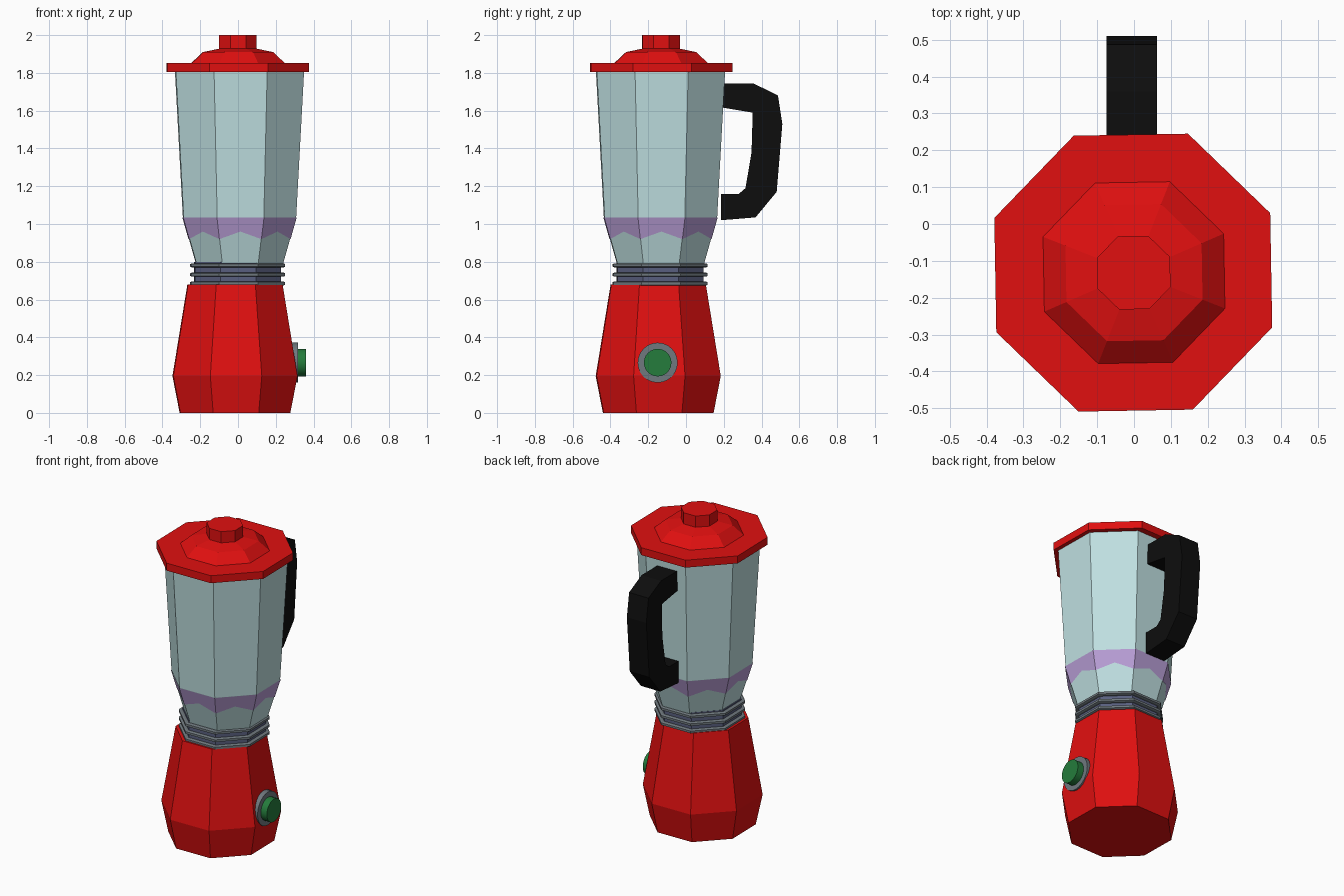
import bpy, math

if "Cube" in bpy.data.objects:
    bpy.data.objects.remove(bpy.data.objects["Cube"])


def material(name, r, g, b):
    m = bpy.data.materials.new(name)
    m.diffuse_color = (r, g, b, 1)
    m.use_nodes = True
    m.node_tree.nodes["Principled BSDF"].inputs["Base Color"].default_value = m.diffuse_color
    return m


RED = material("red plastic", 0.75, 0.005, 0.005)
GLASS = material("pale glass", 0.52, 0.74, 0.75)
PURPLE = material("purple liquid", 0.48, 0.34, 0.67)
BLACK = material("black plastic", 0.004, 0.004, 0.004)
GREEN = material("green button", 0.018, 0.2, 0.045)
GREY = material("grey metal", 0.16, 0.19, 0.21)
BLUE = material("blue grey metal", 0.10, 0.115, 0.21)

START = math.radians(23.5)   # first corner of every octagon
FLAT = math.cos(math.radians(21.5))


def make(name, verts, faces, mat):
    mesh = bpy.data.meshes.new(name)
    mesh.from_pydata(verts, [], faces)
    mesh.materials.append(mat)
    obj = bpy.data.objects.new(name, mesh)
    bpy.context.collection.objects.link(obj)
    return obj


def loft(name, profile, mat, centre, sides=8, start=START, flat=FLAT):
    """Stack rings of (half width, height) into a closed solid."""
    verts, faces = [], []
    for w, z in profile:
        for i in range(sides):
            a = start + 2 * math.pi * i / sides
            verts.append((centre[0] + w / flat * math.cos(a),
                          centre[1] + w / flat * math.sin(a), z))
    for k in range(len(profile) - 1):
        for i in range(sides):
            j = (i + 1) % sides
            faces.append((k * sides + i, k * sides + j,
                          (k + 1) * sides + j, (k + 1) * sides + i))
    faces.append(tuple(reversed(range(sides))))
    faces.append(tuple(range((len(profile) - 1) * sides, len(profile) * sides)))
    return make(name, verts, faces, mat)


# Motor base
loft("motor_base", [(0.293, 0), (0.331, 0.195), (0.252, 0.68)], RED, (-0.016, -0.147))

# Collar with three thin rings
collar = (-0.002, -0.137)
loft("collar", [(0.23, 0.67), (0.23, 0.80)], BLUE, collar)
for n, z in enumerate((0.685, 0.732, 0.781)):
    loft(f"collar_ring_{n + 1}", [(0.242, z - 0.011), (0.251, z - 0.007),
                                  (0.251, z + 0.007), (0.242, z + 0.011)], GREY, collar)

# Glass jar
jar = (0.008, -0.135)
loft("jar", [(0.231, 0.79), (0.30, 1.035), (0.342, 1.81)], GLASS, jar)

# Liquid showing through the jar: a thin band with a wavy lower edge
verts, faces = [], []
for i in range(16):
    a = START + math.pi * i / 8
    low = 0.92 if i % 2 == 0 else 0.96
    for z in (low, 1.035):
        r = (0.231 + (z - 0.79) * 0.069 / 0.245) / FLAT + 0.003
        if i % 2:
            r *= math.cos(math.pi / 8)
        verts.append((jar[0] + r * math.cos(a), jar[1] + r * math.sin(a), z))
    j = (i + 1) % 16
    faces.append((2 * i, 2 * j, 2 * j + 1, 2 * i + 1))
make("liquid_band", verts, faces, PURPLE)

# Lid with stepped dome and knob
lid = (-0.002, -0.132)
loft("lid_rim", [(0.377, 1.805), (0.377, 1.853)], RED, lid)
loft("lid_dome", [(0.25, 1.85), (0.186, 1.91), (0.10, 1.928)], RED, (0, -0.132))
loft("lid_knob", [(0.10, 1.92), (0.10, 2.0)], RED, (-0.001, -0.132))

# Handle: side outline as matching outer and inner points, given width along x
outer = [(0.17, 1.743), (0.36, 1.743), (0.487, 1.68), (0.51, 1.53),
         (0.48, 1.17), (0.368, 1.035), (0.185, 1.02)]
inner = [(0.17, 1.62), (0.352, 1.59), (0.352, 1.55), (0.347, 1.38),
         (0.315, 1.19), (0.28, 1.16), (0.185, 1.16)]
n = len(outer)
verts = [(x, y, z) for x in (-0.075, 0.063) for line in (outer, inner) for y, z in line]
faces = [(0, n, 3 * n, 2 * n), (n - 1, 3 * n - 1, 4 * n - 1, 2 * n - 1)]
for i in range(n - 1):
    o, p, q, s = i, n + i, 2 * n + i, 3 * n + i
    faces += [(o, o + 1, p + 1, p), (q, s, s + 1, q + 1),
              (o, q, q + 1, o + 1), (p, p + 1, s + 1, s)]
make("handle", verts, faces, BLACK)


# Push button on the right side
def disc(name, radius, x0, x1, mat):
    bpy.ops.mesh.primitive_cylinder_add(vertices=24, radius=radius, depth=x1 - x0,
                                        location=((x0 + x1) / 2, -0.15, 0.266),
                                        rotation=(0, math.pi / 2, 0))
    obj = bpy.context.object
    obj.name = name
    obj.data.materials.append(mat)
    bpy.ops.object.shade_smooth_by_angle()


disc("button_ring", 0.106, 0.25, 0.318, GREY)
disc("button", 0.073, 0.27, 0.361, GREEN)

# Make all face directions point outward
import bmesh
for obj in bpy.context.collection.objects:
    if obj.name != "liquid_band":
        bm = bmesh.new()
        bm.from_mesh(obj.data)
        bmesh.ops.recalc_face_normals(bm, faces=bm.faces)
        bm.to_mesh(obj.data)
        bm.free()
